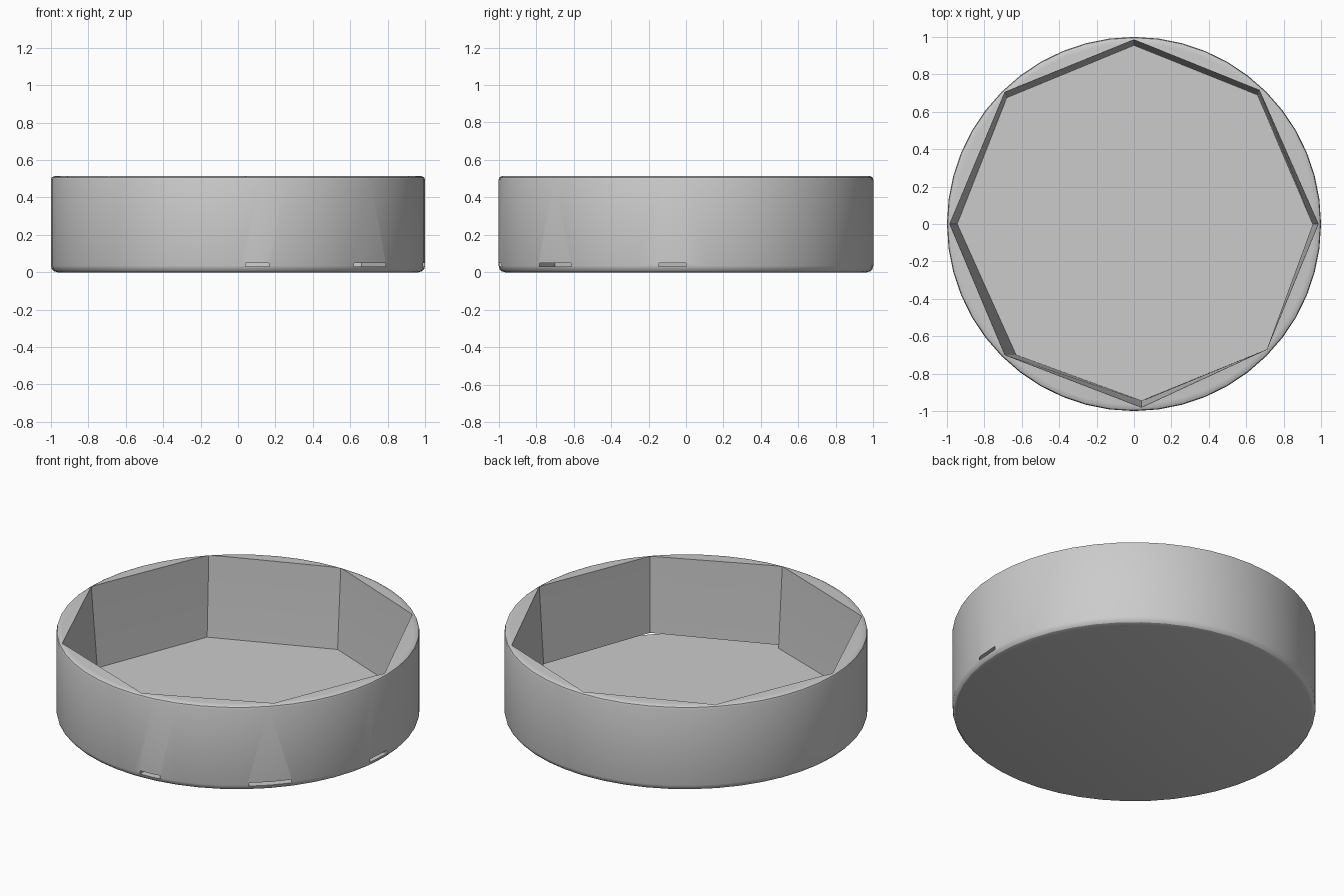
import bpy, bmesh, math

cube = bpy.data.objects.get("Cube")
if cube:
    bpy.data.objects.remove(cube, do_unlink=True)

# Single light grey material
grey = bpy.data.materials.new("light_grey")
grey.use_nodes = True
grey.diffuse_color = (0.6, 0.6, 0.6, 1)
grey.node_tree.nodes["Principled BSDF"].inputs["Base Color"].default_value = (0.6, 0.6, 0.6, 1)


def loft(name, rings):
    """Closed solid skinned between rings with equal point counts, bottom to top."""
    bm = bmesh.new()
    loops = [[bm.verts.new(p) for p in ring] for ring in rings]
    n = len(loops[0])
    for low, high in zip(loops, loops[1:]):
        for i in range(n):
            j = (i + 1) % n
            bm.faces.new((low[i], low[j], high[j], high[i]))
    bm.faces.new(loops[0][::-1])
    bm.faces.new(loops[-1])
    bmesh.ops.recalc_face_normals(bm, faces=bm.faces)
    mesh = bpy.data.meshes.new(name)
    bm.to_mesh(mesh)
    bm.free()
    mesh.materials.append(grey)
    obj = bpy.data.objects.new(name, mesh)
    bpy.context.collection.objects.link(obj)
    return obj


def circle(r, z, n=48):
    return [(r * math.cos(2 * math.pi * i / n), r * math.sin(2 * math.pi * i / n), z)
            for i in range(n)]


def flat(points, z):
    return [(x, y, z) for x, y in points]


# Round body with softened top and bottom edges
profile = [(0.965, 0), (0.985, 0.006), (0.996, 0.018), (1.0, 0.035),
           (1.0, 0.495), (0.996, 0.507), (0.985, 0.513), (0.965, 0.515)]
dish = loft("round_dish", [circle(r, z) for r, z in profile])

# Slightly tapered eight-sided recess, from the right corner counter-clockwise
rim = [(0.985, 0), (0.67, 0.715), (0, 0.985), (-0.69, 0.705),
       (-0.985, 0), (-0.69, -0.70), (0.04, -0.98), (0.71, -0.67)]
floor = [(0.955, 0), (0.66, 0.69), (0, 0.955), (-0.68, 0.675),
         (-0.945, 0), (-0.63, -0.70), (0.04, -0.945), (0.71, -0.67)]
recess = loft("recess_cutter", [flat(floor, 0.03), flat(rim, 0.505), flat(rim, 0.6)])

# Thin slit where the floor breaks through the front left wall
slit_plan = [(0.5, -0.3), (0.04, -0.9), (0.04, -1.04), (0.74, -0.73), (1.05, 0), (0.9, 0)]
slit = loft("slit_cutter", [flat(slit_plan, 0.03), flat(slit_plan, 0.05)])

# Cut the recess and the slit, then bake the result
for cutter in (recess, slit):
    cutter.hide_render = True
    mod = dish.modifiers.new(cutter.name, 'BOOLEAN')
    mod.operation = 'DIFFERENCE'
    mod.solver = 'EXACT'
    mod.object = cutter
bpy.context.view_layer.update()
baked = bpy.data.meshes.new_from_object(
    dish.evaluated_get(bpy.context.evaluated_depsgraph_get()))
dish.modifiers.clear()
dish.data = baked
dish.data.name = "round_dish"
for cutter in (recess, slit):
    bpy.data.objects.remove(cutter, do_unlink=True)

# Smooth round surfaces, sharp recess edges
bpy.ops.object.select_all(action='DESELECT')
dish.select_set(True)
bpy.context.view_layer.objects.active = dish
bpy.ops.object.shade_smooth_by_angle(angle=math.radians(30))
